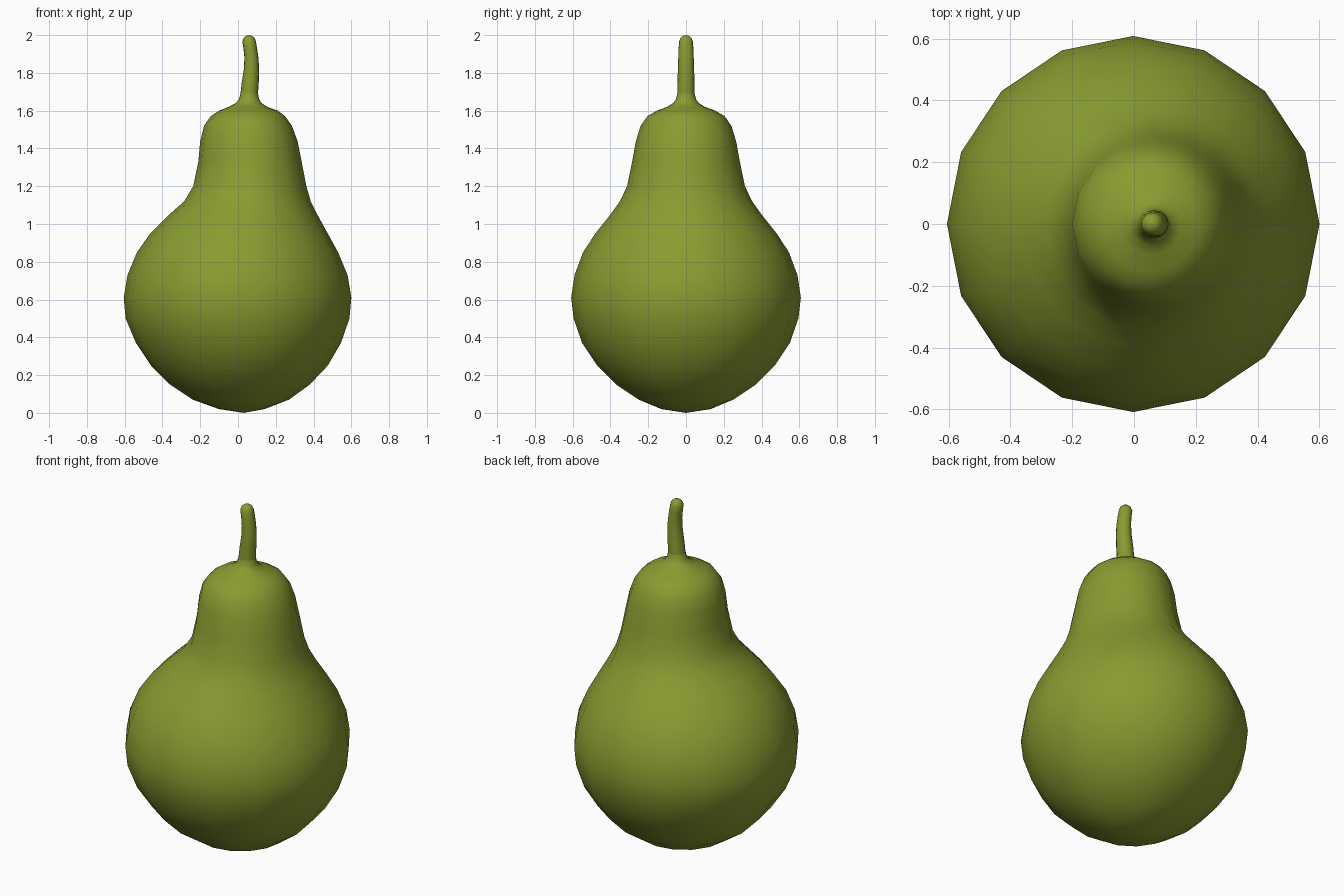
import bpy, bmesh
from math import sin, cos, pi

SIDES = 16
mat = bpy.data.materials.new("pear_green")
mat.diffuse_color = (0.25, 0.33, 0.03, 1)


def loft(name, rings, bottom=None, top=None):
    """Skin stacked rings given as (z, left x, right x, y radius)."""
    bm = bmesh.new()
    loops = []
    for z, left, right, ry in rings:
        cx, rx = (left + right) / 2, (right - left) / 2
        loops.append([bm.verts.new((cx + rx * cos(2 * pi * i / SIDES),
                                    ry * sin(2 * pi * i / SIDES), z))
                      for i in range(SIDES)])
    for a, b in zip(loops, loops[1:]):
        for i in range(SIDES):
            j = (i + 1) % SIDES
            bm.faces.new((a[i], a[j], b[j], b[i]))
    for point, loop, flip in ((bottom, loops[0], True), (top, loops[-1], False)):
        if point:
            tip = bm.verts.new(point)
            for i in range(SIDES):
                j = (i + 1) % SIDES
                bm.faces.new((loop[j], loop[i], tip) if flip else (loop[i], loop[j], tip))
    for f in bm.faces:
        f.smooth = True
    mesh = bpy.data.meshes.new(name)
    bm.to_mesh(mesh)
    bm.free()
    mesh.materials.append(mat)
    obj = bpy.data.objects.new(name, mesh)
    bpy.context.collection.objects.link(obj)
    return obj


# Fruit body: round base, neck leaning right, shoulder flaring into the stem
seam = (1.69, 0.013, 0.106, 0.046)
loft("pear_body", [
    (0.02, -0.10, 0.14, 0.13), (0.07, -0.24, 0.27, 0.25),
    (0.15, -0.36, 0.38, 0.37), (0.25, -0.46, 0.475, 0.47),
    (0.37, -0.54, 0.545, 0.55), (0.50, -0.595, 0.59, 0.595),
    (0.61, -0.605, 0.60, 0.608), (0.73, -0.585, 0.58, 0.59),
    (0.85, -0.535, 0.53, 0.545), (0.95, -0.465, 0.475, 0.48),
    (1.05, -0.365, 0.42, 0.40), (1.12, -0.285, 0.385, 0.35),
    (1.20, -0.237, 0.362, 0.312), (1.33, -0.21, 0.337, 0.285),
    (1.44, -0.20, 0.315, 0.265), (1.52, -0.18, 0.285, 0.24),
    (1.57, -0.145, 0.25, 0.205), (1.60, -0.10, 0.21, 0.155),
    (1.62, -0.05, 0.155, 0.10), (1.64, -0.012, 0.125, 0.068),
    (1.66, 0.005, 0.112, 0.053), seam,
], bottom=(0.03, 0, 0.0))

# Curved stem with rounded tip
loft("stem", [
    seam, (1.75, 0.02, 0.11, 0.045), (1.82, 0.031, 0.112, 0.043),
    (1.88, 0.034, 0.108, 0.041), (1.93, 0.029, 0.101, 0.039),
    (1.965, 0.023, 0.095, 0.037), (1.985, 0.030, 0.088, 0.029),
    (1.996, 0.043, 0.075, 0.016),
], top=(0.058, 0, 2.0))
